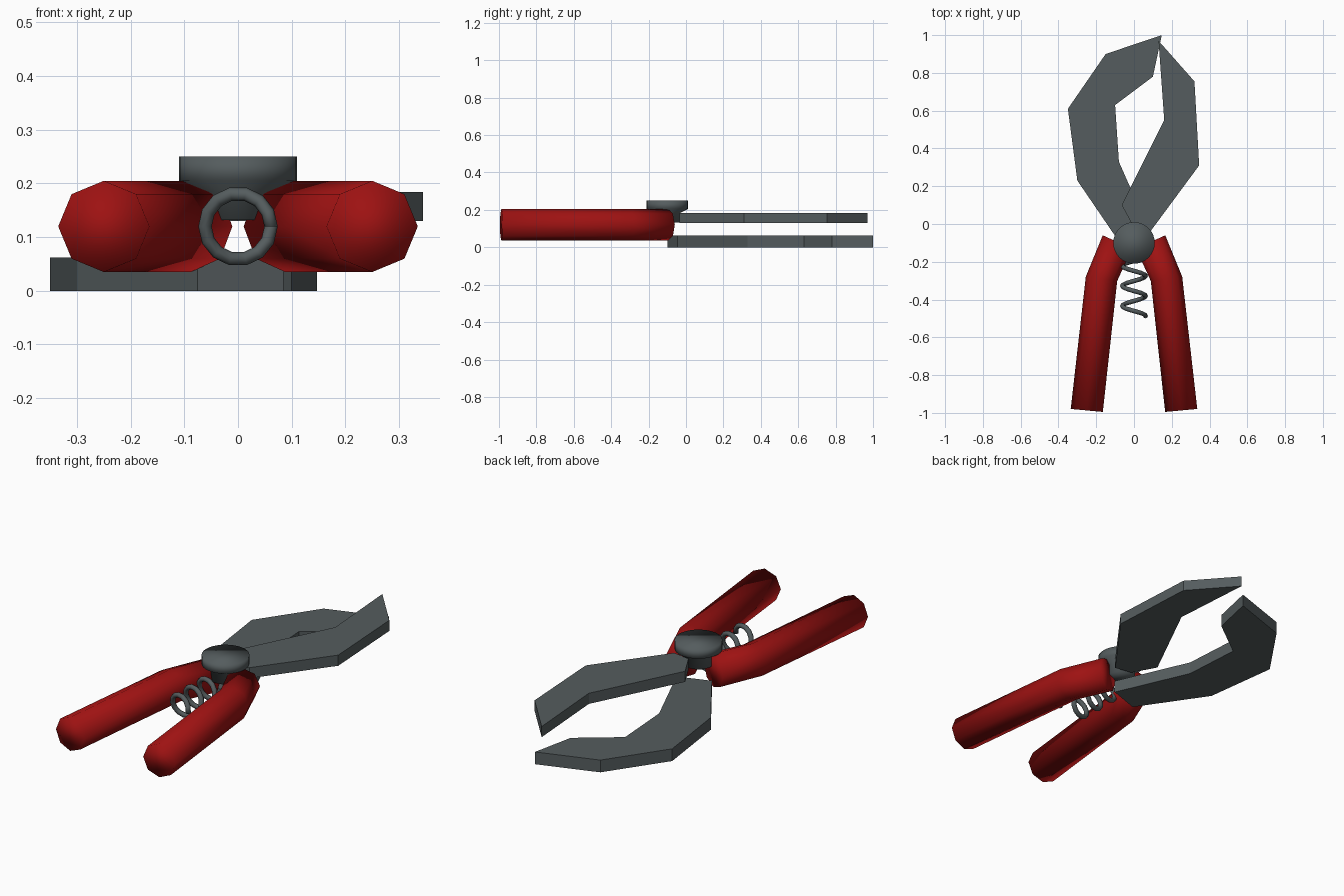
import bpy, bmesh, math
from mathutils import Vector

if "Cube" in bpy.data.objects:
    bpy.data.objects.remove(bpy.data.objects["Cube"])


def material(name, rgb):
    m = bpy.data.materials.new(name)
    m.diffuse_color = (*rgb, 1)
    m.use_nodes = True
    m.node_tree.nodes["Principled BSDF"].inputs["Base Color"].default_value = m.diffuse_color
    return m


STEEL = material("grey steel", (0.09, 0.108, 0.112))
RED = material("red grip", (0.34, 0.006, 0.006))


def finish(bm, name, mat, smooth=False):
    bmesh.ops.recalc_face_normals(bm, faces=bm.faces[:])
    for f in bm.faces:
        f.smooth = smooth
    me = bpy.data.meshes.new(name)
    bm.to_mesh(me)
    bm.free()
    me.materials.append(mat)
    ob = bpy.data.objects.new(name, me)
    bpy.context.collection.objects.link(ob)
    return ob


def plate(name, outline, z0, z1):
    bm = bmesh.new()
    face = bm.faces.new([bm.verts.new((x, y, z0)) for x, y in outline])
    ext = bmesh.ops.extrude_face_region(bm, geom=[face])
    verts = [v for v in ext["geom"] if isinstance(v, bmesh.types.BMVert)]
    bmesh.ops.translate(bm, verts=verts, vec=(0, 0, z1 - z0))
    return finish(bm, name, STEEL)


def skin(name, rings, mat):
    """Join rings of points into a closed smooth tube."""
    bm = bmesh.new()
    loops = [[bm.verts.new(p) for p in r] for r in rings]
    n = len(loops[0])
    for a, b in zip(loops, loops[1:]):
        for i in range(n):
            j = (i + 1) % n
            bm.faces.new((a[i], a[j], b[j], b[i]))
    bm.faces.new(loops[0])
    bm.faces.new(loops[-1])
    return finish(bm, name, mat, True)


def ring(center, u, v, n):
    c, u, v = Vector(center), Vector(u), Vector(v)
    return [c + u * math.cos(2 * math.pi * i / n) + v * math.sin(2 * math.pi * i / n)
            for i in range(n)]


# Jaw blades: lower one bows left, upper one bows right
plate("lower_blade", [(-0.075, -0.10), (0.085, -0.045), (-0.08, 0.33), (-0.10, 0.63),
                      (0.10, 0.78), (0.147, 1.0), (-0.15, 0.90), (-0.35, 0.61),
                      (-0.30, 0.23)], 0, 0.062)
plate("upper_blade", [(0.09, -0.035), (0.345, 0.31), (0.32, 0.755), (0.13, 0.97),
                      (0.16, 0.55), (-0.065, 0.10), (0.0, -0.02)], 0.13, 0.184)

# Eight-sided bent grips
for side, name in ((1, "right_grip"), (-1, "left_grip")):
    stations = [((0.088, -0.095), (0.0775, 0.035)),
                ((0.172, -0.29), (0.083, 0.012)),
                ((0.25, -0.987), (0.085, 0.008))]
    skin(name, [ring((side * c[0], c[1], 0.12), (side * u[0], u[1], 0), (0, 0, 0.085), 8)
                for c, u in stations], RED)

# Pivot rivet with a narrower shank
skin("pivot_rivet", [ring((0, -0.1, z), (r, 0, 0), (0, r, 0), 32)
                     for r, z in ((0.07, 0.132), (0.07, 0.185), (0.11, 0.205), (0.11, 0.25))],
     STEEL)

# Coil spring running between the grips
coil = []
turns, steps, R, wire = 3, 14, 0.0615, 0.0125
for k in range(turns * steps + 1):
    t = 2 * math.pi * k / steps
    radial = Vector((math.cos(t), 0, math.sin(t)))
    center = Vector((0, -0.487 + 0.106 * k / steps, 0.12)) + radial * R
    coil.append(ring(center, radial * wire, (0, wire, 0), 8))
skin("coil_spring", coil, STEEL)
